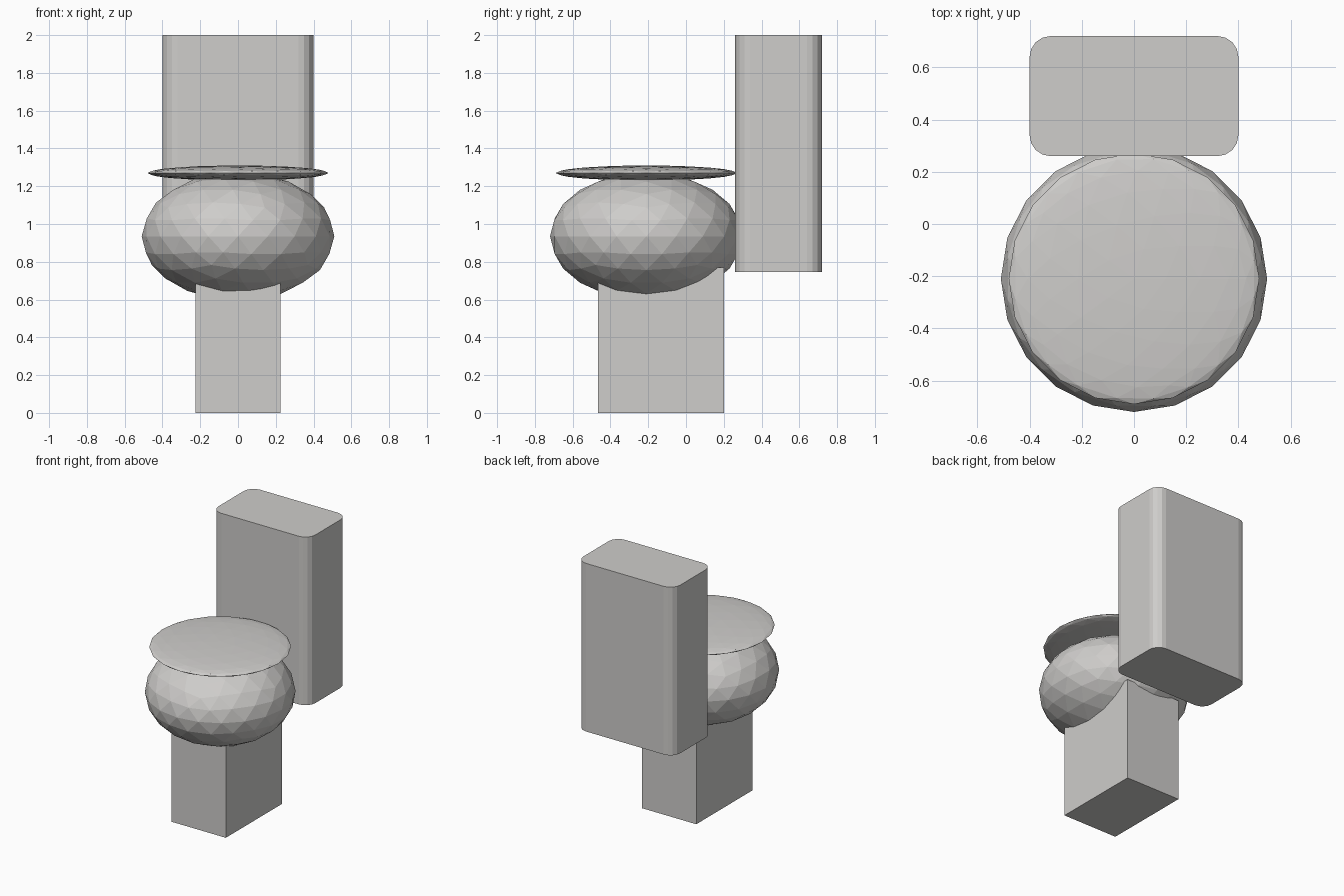
import bpy
import bmesh

cube = bpy.data.objects.get("Cube")
if cube:
    bpy.data.objects.remove(cube, do_unlink=True)

# One ceramic colour for every part
ceramic = bpy.data.materials.new("warm_grey_ceramic")
ceramic.use_nodes = True
colour = (0.62, 0.61, 0.595, 1)
ceramic.diffuse_color = colour
for node in ceramic.node_tree.nodes:
    if node.type == 'BSDF_PRINCIPLED':
        node.inputs["Base Color"].default_value = colour


def finish(name, bm):
    mesh = bpy.data.meshes.new(name)
    bm.to_mesh(mesh)
    bm.free()
    mesh.materials.append(ceramic)
    obj = bpy.data.objects.new(name, mesh)
    bpy.context.collection.objects.link(obj)
    return obj


def block(name, low, high, corner=0):
    """Box between two corners, with optional rounded vertical edges."""
    bm = bmesh.new()
    bmesh.ops.create_cube(bm, size=1)
    for v in bm.verts:
        v.co = [(a + b) / 2 + c * (b - a) for a, b, c in zip(low, high, v.co)]
    if corner:
        upright = [e for e in bm.edges
                   if abs(e.verts[0].co.z - e.verts[1].co.z) > 0.1]
        bmesh.ops.bevel(bm, geom=upright, offset=corner, segments=4,
                        profile=0.5, affect='EDGES')
    return finish(name, bm)


def faceted_ball(name, centre, radii):
    """Flat-shaded icosphere squashed to the given radii."""
    bm = bmesh.new()
    bmesh.ops.create_icosphere(bm, subdivisions=3, radius=1)
    bmesh.ops.scale(bm, vec=radii, verts=bm.verts)
    bmesh.ops.translate(bm, vec=centre, verts=bm.verts)
    return finish(name, bm)


# Pedestal under the bowl
block("pedestal", (-0.225, -0.465, 0), (0.225, 0.2, 0.77))

# Bowl and thin seat lid
faceted_ball("bowl", (0, -0.21, 0.935), (0.51, 0.51, 0.34))
faceted_ball("seat_lid", (0, -0.21, 1.27), (0.48, 0.48, 0.04))

# Rear tank with rounded vertical corners
block("tank", (-0.4, 0.26, 0.745), (0.4, 0.72, 2), corner=0.08)
